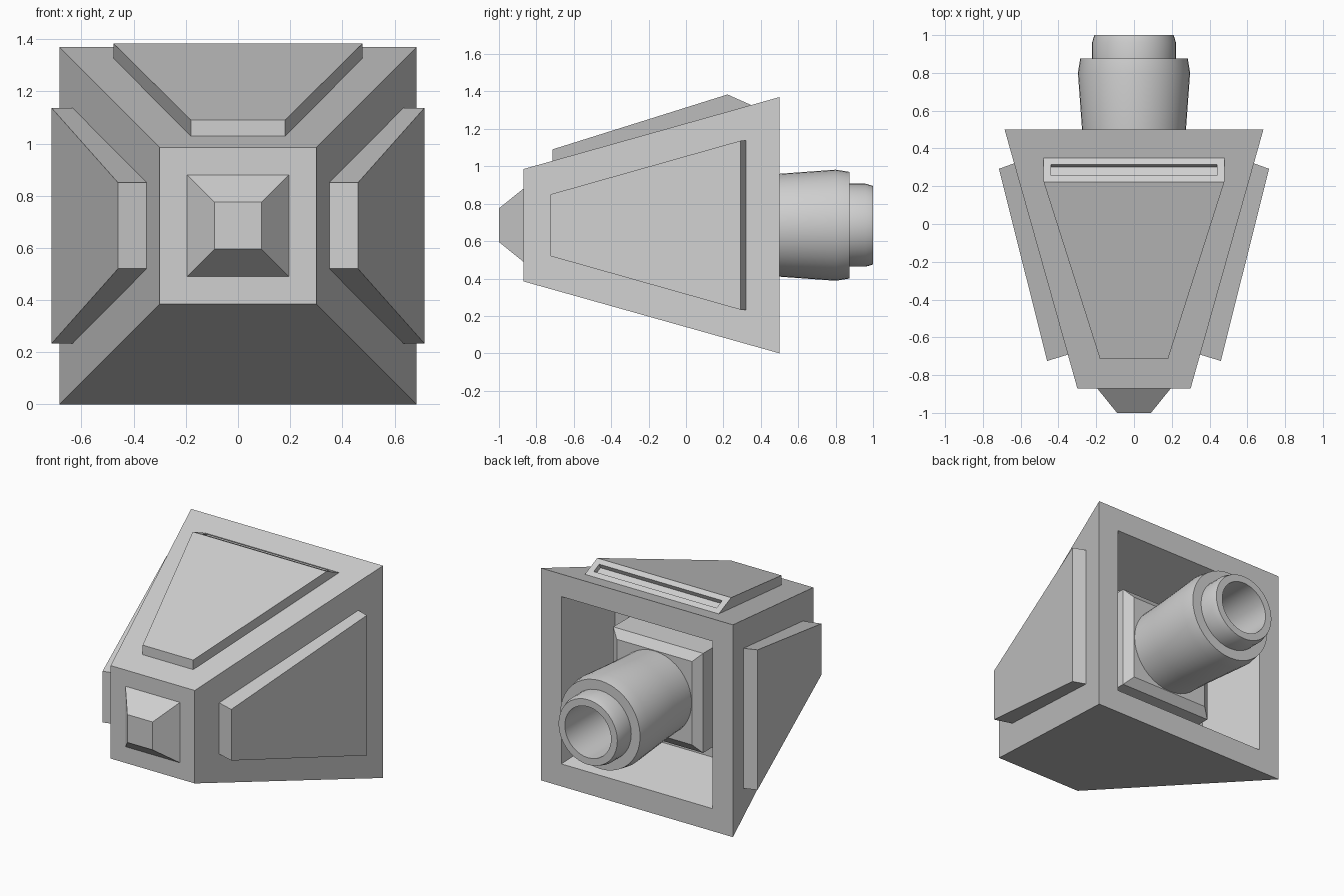
import bpy, bmesh, math
from mathutils import Vector

if "Cube" in bpy.data.objects:
    bpy.data.objects.remove(bpy.data.objects["Cube"])

MID = 0.685  # height of the long axis

grey = bpy.data.materials.new("plain grey")
grey.use_nodes = True
colour = (0.63, 0.63, 0.63, 1)
grey.diffuse_color = colour
grey.node_tree.nodes["Principled BSDF"].inputs["Base Color"].default_value = colour


def finish(name, bm, smooth=False):
    bmesh.ops.recalc_face_normals(bm, faces=bm.faces)
    mesh = bpy.data.meshes.new(name)
    bm.to_mesh(mesh)
    bm.free()
    mesh.materials.append(grey)
    obj = bpy.data.objects.new(name, mesh)
    bpy.context.collection.objects.link(obj)
    if smooth:
        bpy.ops.object.select_all(action='DESELECT')
        obj.select_set(True)
        bpy.context.view_layer.objects.active = obj
        bpy.ops.object.shade_smooth_by_angle(angle=math.radians(25))
    return obj


def skin(rings):
    """Join point loops with quads and cap both ends."""
    bm = bmesh.new()
    loops = [[bm.verts.new(p) for p in ring] for ring in rings]
    n = len(loops[0])
    for a, b in zip(loops, loops[1:]):
        for i in range(n):
            j = (i + 1) % n
            bm.faces.new((a[i], a[j], b[j], b[i]))
    bm.faces.new(loops[0])
    bm.faces.new(loops[-1])
    bm.normal_update()
    return bm


def square(half, y):
    return [(sx * half, y, MID + sz * half)
            for sx, sz in ((-1, -1), (1, -1), (1, 1), (-1, 1))]


def circle(radius, y, sides=40):
    angles = [2 * math.pi * i / sides for i in range(sides)]
    return [(radius * math.cos(a), y, MID + radius * math.sin(a)) for a in angles]


# Tapered housing, folded inward at the back to form the open cavity
finish("housing", skin([square(*r) for r in
       ((0.30, -0.87), (0.685, 0.50), (0.54, 0.50), (0.43, 0.11))]))

# Tapered nose block on the front
finish("front_nose", skin([square(0.195, -0.87), square(0.09, -1.0)]))

# Chamfered mounting block inside the cavity
finish("mounting_block", skin([square(*r) for r in
       ((0.321, 0.10), (0.321, 0.284), (0.269, 0.322))]))

# Stepped round connector with a deep bore
finish("connector_tube", skin([circle(*r) for r in
       ((0.265, 0.31), (0.275, 0.50), (0.297, 0.80), (0.285, 0.875),
        (0.222, 0.875), (0.222, 0.96), (0.21, 1.0),
        (0.165, 1.0), (0.165, 0.45))]), smooth=True)

# Raised trapezoid plates on both sides
for side, label in ((1, "left"), (-1, "right")):
    def outline(front_x, front_y, back_x, back_y):
        return [(side * front_x, front_y, MID - 0.165),
                (side * front_x, front_y, MID + 0.165),
                (side * back_x, back_y, MID + 0.452),
                (side * back_x, back_y, MID - 0.452)]
    finish(label + "_side_plate", skin([outline(0.345, -0.69, 0.63, 0.323),
                                        outline(0.46, -0.725, 0.715, 0.292)]))

# Raised top plate with a sloping back edge
section = ((-0.715, 1.025), (-0.715, 1.09), (0.222, 1.384), (0.35, 1.327))
widths = (0.18, 0.18, 0.478, 0.478)
plate = skin([[(s * w, y, z) for w, (y, z) in zip(widths, section)] for s in (-1, 1)])
bmesh.ops.recalc_face_normals(plate, faces=plate.faces)
plate.faces.ensure_lookup_table()

# Recessed slot in the sloping back edge
back = max(plate.faces, key=lambda f: f.calc_center_median().y)
bmesh.ops.inset_region(plate, faces=[back], thickness=0.039, use_even_offset=True)
rim = back.normal.copy()
floor = bmesh.ops.extrude_discrete_faces(plate, faces=[back])["faces"]
bmesh.ops.translate(plate, verts=floor[0].verts, vec=Vector(rim) * -0.03)
finish("top_plate", plate)
